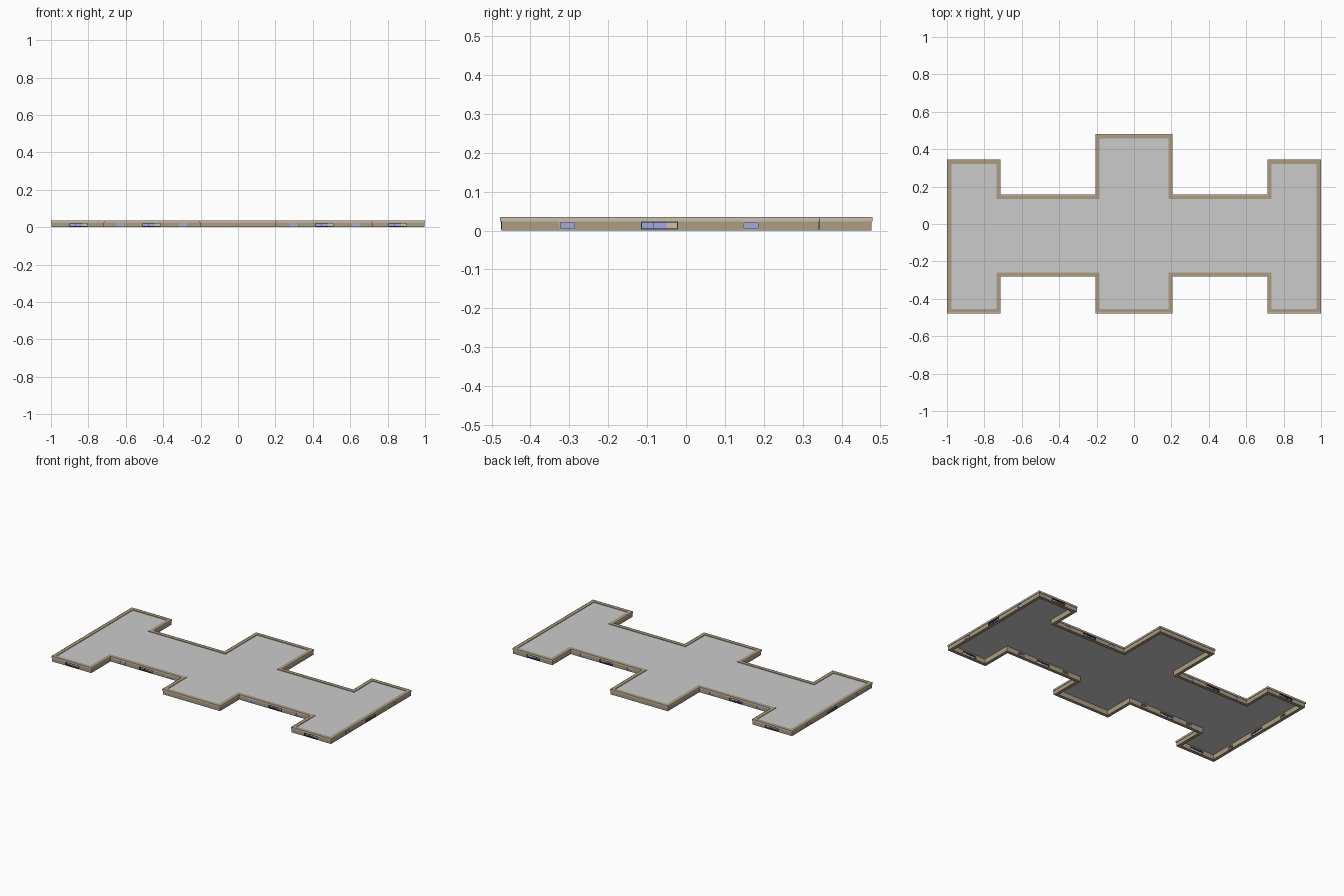
import bpy, bmesh
from mathutils import Vector

if "Cube" in bpy.data.objects:
    bpy.data.objects.remove(bpy.data.objects["Cube"])

H = 0.035      # total height
LIP = 0.003    # overhang of the top band
WALL = 0.02    # wall thickness


def material(name, rgb):
    m = bpy.data.materials.new(name)
    m.diffuse_color = (*rgb, 1)
    m.use_nodes = True
    m.node_tree.nodes["Principled BSDF"].inputs["Base Color"].default_value = m.diffuse_color
    return m


TAN = material("tan_plaster", (0.42, 0.34, 0.23))
CREAM = material("cream_trim", (0.60, 0.53, 0.42))
BLUE = material("blue_glass", (0.36, 0.40, 0.70))
DARK = material("dark_frame", (0.05, 0.05, 0.06))

# Right half of the floor plan, front to back; the left half is mirrored
half = [(0.207, -0.478), (0.207, -0.282), (0.713, -0.282), (0.713, -0.478),
        (1.0, -0.478), (1.0, 0.345), (0.713, 0.345), (0.713, 0.157),
        (0.207, 0.157), (0.207, 0.48)]
PLAN = [Vector(p) for p in half] + [Vector((-x, y)) for x, y in reversed(half)]


def inset(pts, t):
    out = []
    for i, p in enumerate(pts):
        a = (p - pts[i - 1]).normalized()
        b = (pts[(i + 1) % len(pts)] - p).normalized()
        out.append(p + t * Vector((-a.y - b.y, a.x + b.x)))
    return out


def finish(bm, name, mat):
    bmesh.ops.recalc_face_normals(bm, faces=bm.faces)
    me = bpy.data.meshes.new(name)
    bm.to_mesh(me)
    bm.free()
    ob = bpy.data.objects.new(name, me)
    bpy.context.collection.objects.link(ob)
    if mat:
        me.materials.append(mat)
    return ob


def ring(name, t0, t1, z0, z1, mat):
    """Closed band following the plan between two insets."""
    bm = bmesh.new()
    loops = [[bm.verts.new((p.x, p.y, z)) for p in inset(PLAN, t)]
             for t, z in ((t0, z0), (t0, z1), (t1, z1), (t1, z0))]
    n = len(PLAN)
    for k in range(4):
        a, b = loops[k], loops[(k + 1) % 4]
        for i in range(n):
            j = (i + 1) % n
            bm.faces.new((a[i], a[j], b[j], b[i]))
    return finish(bm, name, mat)


def add_box(bm, lo, hi):
    r = bmesh.ops.create_cube(bm, size=1)
    for v in r["verts"]:
        v.co = Vector([(l + h) / 2 + c * (h - l) for l, h, c in zip(lo, hi, v.co)])


# Outer walls, top band and flat roof
walls = ring("outer_walls", LIP, LIP + WALL, 0, H - 0.0005, TAN)
ring("top_band", 0, LIP + 0.001, 0.024, H, CREAM)
bm = bmesh.new()
bm.faces.new([bm.verts.new((p.x, p.y, 0.031)) for p in inset(PLAN, LIP + WALL - 0.001)])
finish(bm, "roof", None)

# Openings: (centre along wall, wall position, outward direction, runs along x, wide)
openings = []
for s in (-1, 1):
    for y, d in ((-0.282, -1), (0.157, 1)):
        openings += [(s * u, y, d, True, w) for u, w in
                     ((0.295, False), (0.463, True), (0.63, False))]
    for y, d in ((-0.478, -1), (0.345, 1)):
        openings.append((s * 0.853, y, d, True, True))
    openings += [(v, s * 1.0, s, False, w) for v, w in
                 ((-0.305, False), (-0.068, True), (0.167, False))]

cut, glass, frame, small_frame, post = [bmesh.new() for _ in range(5)]


def wall_box(bm, o, u0, u1, d0, d1, z0, z1):
    """Box placed along a wall; depth is measured inward from the plan edge."""
    c, pos, d, along_x, _ = o
    v = sorted((pos - d * d0, pos - d * d1))
    if along_x:
        add_box(bm, (c + u0, v[0], z0), (c + u1, v[1], z1))
    else:
        add_box(bm, (v[0], c + u0, z0), (v[1], c + u1, z1))


for o in openings:
    wide = o[4]
    w = 0.048 if wide else 0.02
    f = 0.003 if wide else 0.002
    z0, z1 = 0.003, 0.0235
    wall_box(cut, o, -w, w, -0.01, 0.04, z0, z1)
    pane = 0.013 if wide else 0.006
    wall_box(glass, o, -w + f, w - f, pane, pane + 0.002, z0 + f, z1 - f)
    fr = frame if wide else small_frame
    wall_box(fr, o, -w, -w + f, 0.002, 0.019, z0, z1)
    wall_box(fr, o, w - f, w, 0.002, 0.019, z0, z1)
    wall_box(fr, o, -w + f, w - f, 0.002, 0.019, z1 - f, z1)
    wall_box(fr, o, -w + f, w - f, 0.002, 0.019, z0, z0 + f)
    if wide:
        wall_box(frame, o, -0.016, -0.014, 0.01, 0.017, z0 + f, z1 - f)
        wall_box(post, o, 0.018, w - f, 0.010, 0.017, z0 + f, z1 - f)

cutter = finish(cut, "opening_cutter", None)
cutter.hide_render = True
cutter.hide_viewport = True
finish(glass, "window_glass", BLUE)
finish(frame, "wide_window_frames", DARK)
finish(small_frame, "small_window_frames", CREAM)
finish(post, "side_panels", CREAM)

mod = walls.modifiers.new("openings", 'BOOLEAN')
mod.operation = 'DIFFERENCE'
mod.solver = 'EXACT'
mod.object = cutter
